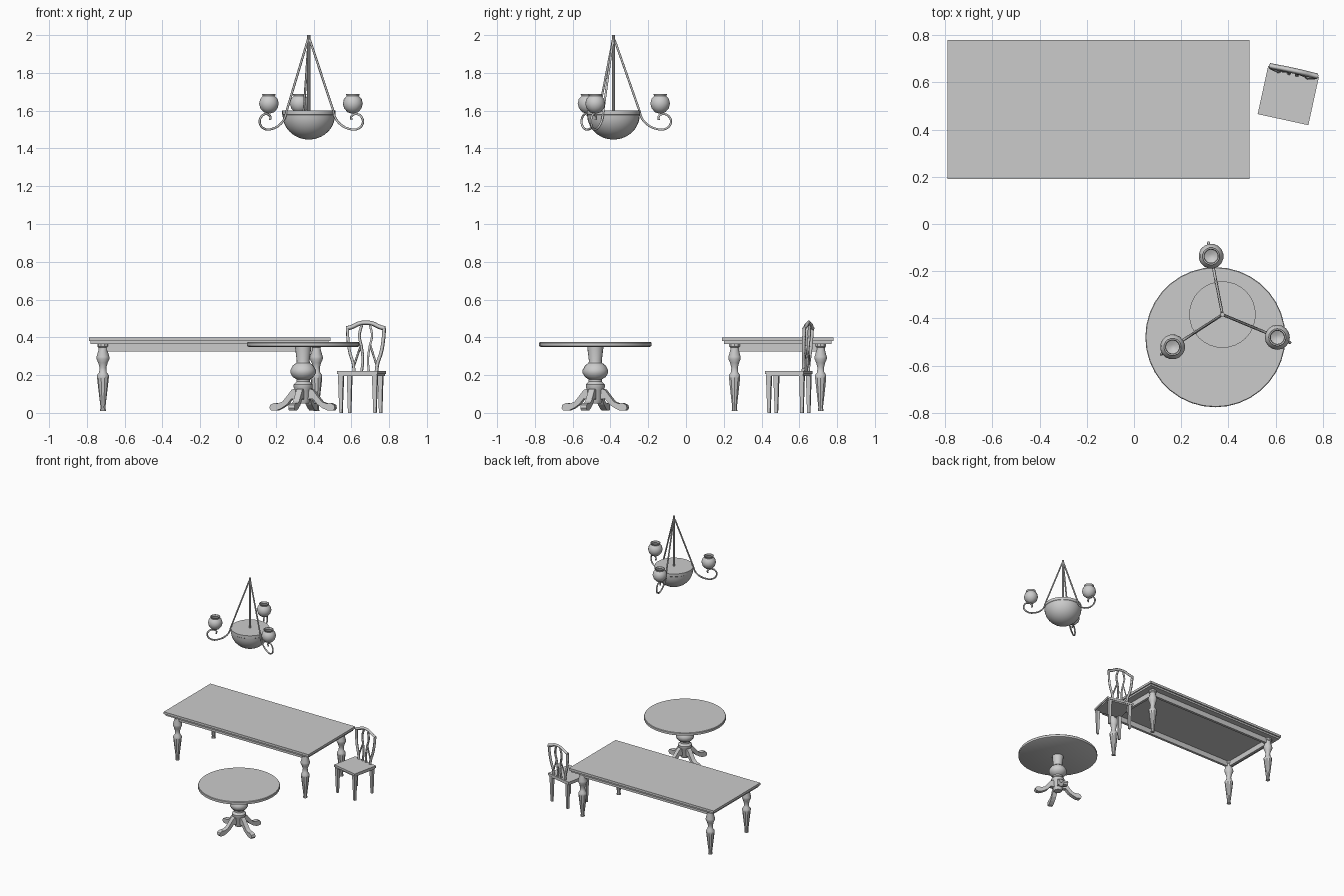
import bpy, bmesh, math
from mathutils import Matrix, Vector

if "Cube" in bpy.data.objects:
    bpy.data.objects.remove(bpy.data.objects["Cube"])


def finish(name, bm, M, smooth=None):
    bmesh.ops.recalc_face_normals(bm, faces=bm.faces)
    me = bpy.data.meshes.new(name)
    bm.to_mesh(me)
    bm.free()
    me.transform(M)
    ob = bpy.data.objects.new(name, me)
    bpy.context.collection.objects.link(ob)
    if smooth:
        bpy.ops.object.select_all(action='DESELECT')
        ob.select_set(True)
        bpy.context.view_layer.objects.active = ob
        bpy.ops.object.shade_smooth_by_angle(angle=math.radians(smooth))
    return ob


def box(name, lo, hi, M, bottom=1.0):
    """Box between two corners; bottom scales the lower face."""
    lo, hi = Vector(lo), Vector(hi)
    c = (lo + hi) / 2
    bm = bmesh.new()
    bmesh.ops.create_cube(bm, size=1)
    for v in bm.verts:
        k = bottom if v.co.z < 0 else 1
        d = hi - lo
        v.co = c + Vector((v.co.x * d.x * k, v.co.y * d.y * k, v.co.z * d.z))
    return finish(name, bm, M)


def lathe(name, profile, sides, M, smooth=35):
    """Revolve (radius, z) points around z; open ends get caps."""
    bm = bmesh.new()
    rings = []
    for r, z in profile:
        rings.append([bm.verts.new((r * math.cos(a), r * math.sin(a), z))
                      for a in (2 * math.pi * i / sides for i in range(sides))])
    for a, b in zip(rings, rings[1:]):
        for i in range(sides):
            j = (i + 1) % sides
            bm.faces.new((a[i], a[j], b[j], b[i]))
    bm.faces.new(rings[0])
    bm.faces.new(rings[-1])
    return finish(name, bm, M, smooth)


def prism(name, outline, width, M):
    """Extrude an outline in the xz plane symmetrically along y."""
    bm = bmesh.new()
    f = bm.faces.new([bm.verts.new((x, -width / 2, z)) for x, z in outline])
    ext = bmesh.ops.extrude_face_region(bm, geom=[f])
    bmesh.ops.translate(bm, vec=(0, width, 0),
                        verts=[g for g in ext['geom'] if isinstance(g, bmesh.types.BMVert)])
    return finish(name, bm, M)


def tube(name, pts, radius, M, curved=True, res=1):
    cu = bpy.data.curves.new(name, 'CURVE')
    cu.dimensions = '3D'
    cu.bevel_depth, cu.bevel_resolution = radius, res
    cu.use_fill_caps = True
    cu.resolution_u = 5
    sp = cu.splines.new('BEZIER')
    sp.bezier_points.add(len(pts) - 1)
    for bp, p in zip(sp.bezier_points, pts):
        bp.co = p
        bp.handle_left_type = bp.handle_right_type = 'AUTO' if curved else 'VECTOR'
    ob = bpy.data.objects.new(name, cu)
    ob.matrix_world = M
    bpy.context.collection.objects.link(ob)
    bpy.ops.object.select_all(action='DESELECT')
    ob.select_set(True)
    bpy.context.view_layer.objects.active = ob
    bpy.ops.object.convert(target='MESH')
    return bpy.context.object


def place(x, y, deg=0):
    return Matrix.Translation((x, y, 0)) @ Matrix.Rotation(math.radians(deg), 4, 'Z')


# Dining table: moulded top, apron boards, four turned legs
T = place(-0.15, 0.485)
box("dining_top", (-.64, -.295, .38), (.64, .295, .398), T)
box("dining_top_moulding", (-.63, -.285, .366), (.63, .285, .38), T)
for s in (-1, 1):
    y, x = s * .228, s * .565
    box("long_apron", (-.55, y - .01, .324), (.55, y + .01, .366), T)
    box("short_apron", (x - .01, -.215, .324), (x + .01, .215, .366), T)
leg = [(.016, .01), (.013, .03), (.019, .08), (.026, .14), (.031, .185), (.031, .2),
       (.02, .215), (.018, .24), (.025, .265), (.034, .285), (.034, .297),
       (.023, .335), (.023, .345), (.03, .352), (.03, .366)]
for sx in (-1, 1):
    for sy in (-1, 1):
        lathe("dining_leg", leg, 10, T @ place(sx * .565, sy * .228))

# Round table: disc top, turned pedestal, four scrolled feet
R = place(0.345, -0.48)
lathe("round_top", [(.29, .35), (.297, .354), (.297, .371), (.294, .375)], 36, R)
lathe("pedestal", [(.03, .05), (.038, .07), (.042, .12), (.05, .135), (.05, .15),
                   (.036, .165), (.036, .178), (.055, .19), (.067, .21), (.067, .228),
                   (.055, .25), (.036, .265), (.034, .275), (.042, .34), (.042, .352)], 16, R)
foot = [(.02, .135), (.06, .122), (.085, .09), (.11, .06), (.135, .05), (.16, .052),
        (.18, .042), (.184, .025), (.175, .012), (.145, .012), (.115, .025),
        (.085, .045), (.06, .075), (.02, .07)]
for k in range(4):
    prism("pedestal_foot", foot, .034, R @ Matrix.Rotation(math.radians(90 * k - 20), 4, 'Z'))

# Chair: seat, rails, tapered legs, shield-shaped back
C = place(0.655, 0.549, -12.3)
box("seat", (-.11, -.109, .205), (.11, .1, .222), C)
box("seat_rail", (-.104, -.102, .195), (.104, .096, .205), C)
for s in (-1, 1):
    box("front_leg", (s * .092 - .014, -.106, 0), (s * .092 + .014, -.078, .2), C, .55)
    box("back_leg", (s * .084 - .013, .072, 0), (s * .084 + .013, .098, .2), C, .6)


def back_bar(name, pts, radius):
    lean = [(x, .088 + (z - .22) * .06, z) for x, z in pts]
    tube(name, lean, radius, C, res=0)


for s in (-1, 1):
    back_bar("back_post", [(s * .06, .21), (s * .066, .26), (s * .085, .32),
                           (s * .095, .38), (s * .1, .45)], .01)
    back_bar("back_splat", [(s * .02, .215), (s * .014, .28), (s * .022, .35),
                            (s * .034, .41), (s * .022, .465)], .008)
    back_bar("lower_splat", [(s * .066, .235), (s * .045, .3), (s * .024, .36)], .006)
back_bar("crest_rail", [(-.104, .447), (-.075, .455), (-.035, .473), (0, .477),
                        (.035, .473), (.075, .455), (.104, .447)], .012)

# Chandelier: stem, bowl, three rods with scroll arms and globe shades
L = place(0.375, -0.384)
lathe("stem", [(.009, 1.59), (.009, 2.0)], 10, L)
bowl = [(.139 * math.sin(a), 1.578 - .131 * math.cos(a))
        for a in (math.radians(3 + 87 * i / 10) for i in range(11))]
lathe("bowl", bowl + [(.141, 1.58), (.141, 1.602)], 32, L)
shade = [(.008, 1.585), (.028, 1.592), (.046, 1.612), (.053, 1.637), (.047, 1.662),
         (.033, 1.677), (.037, 1.688), (.031, 1.688), (.028, 1.676), (.04, 1.65),
         (.035, 1.62), (.01, 1.605)]
scroll = [(.14, 1.6), (.153, 1.56), (.185, 1.525), (.23, 1.504), (.275, 1.502),
          (.308, 1.53), (.302, 1.566), (.27, 1.582), (.243, 1.568), (.245, 1.55)]
for angle in (101, 213, 337.5):
    A = L @ Matrix.Rotation(math.radians(angle), 4, 'Z')
    tube("rod", [(.006, 0, 1.975), (.141, 0, 1.597)], .006, A, curved=False)
    tube("scroll_arm", [(r, 0, z) for r, z in scroll], .006, A)
    lathe("globe_shade", shade, 16, A @ place(.252, 0))
